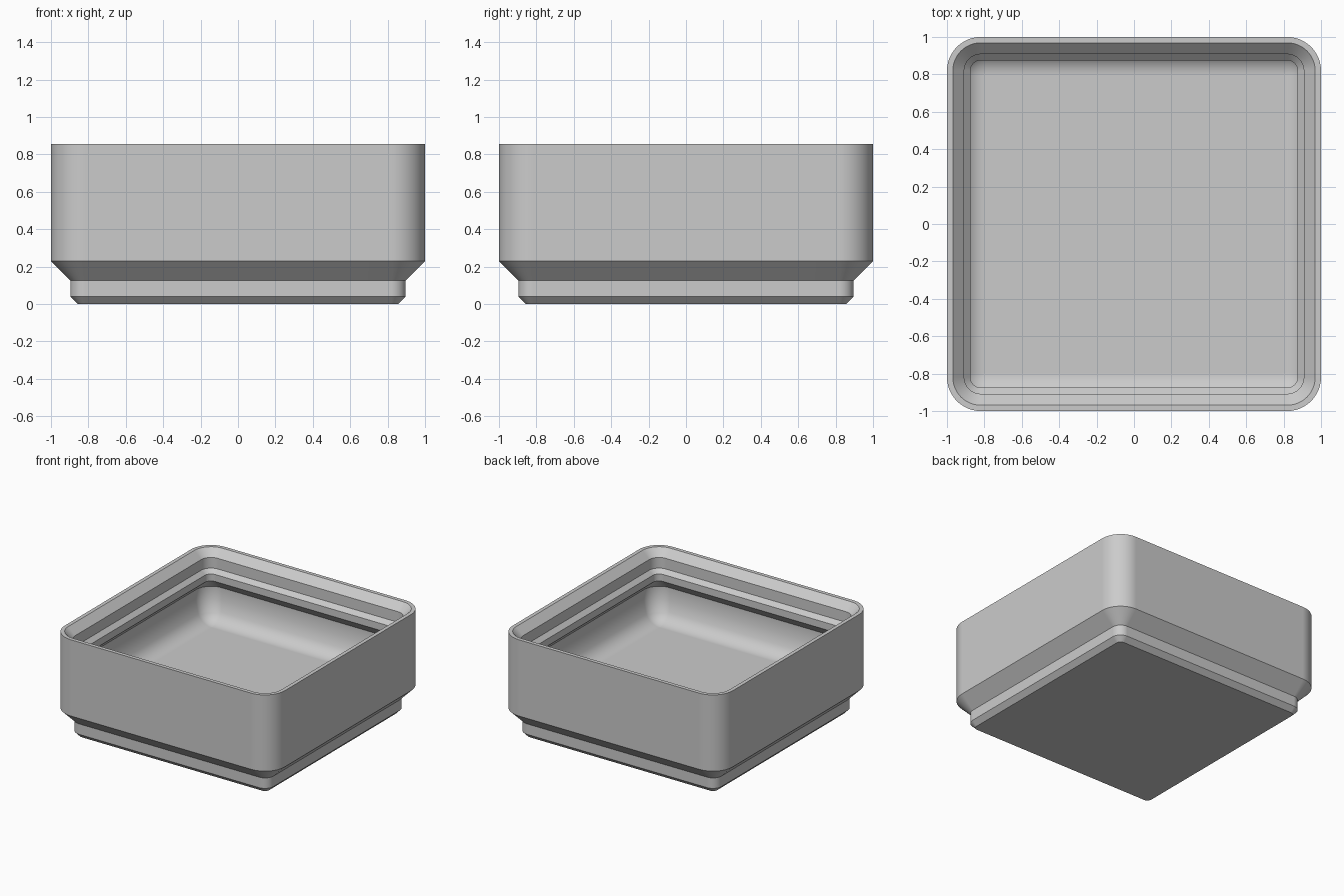
import bpy, bmesh
from math import sin, cos, pi, radians

if "Cube" in bpy.data.objects:
    bpy.data.objects.remove(bpy.data.objects["Cube"], do_unlink=True)

CORE = 0.819          # corner centre of the outside, lip and inner wall
FLOOR_CORE = 0.795    # corner centre of the rounded floor edge
CORNER_STEPS = 12
FILLET_STEPS = 10

# One colour for the whole bin
grey = bpy.data.materials.new("light grey plastic")
grey.use_nodes = True
colour = (0.6, 0.6, 0.6, 1)
grey.diffuse_color = colour
grey.node_tree.nodes["Principled BSDF"].inputs["Base Color"].default_value = colour


def rounded_ring(bm, core, half, z):
    """Rounded square of the given half width around the given corner centres."""
    r = half - core
    ring = []
    for corner in range(4):
        mid = pi / 4 + corner * pi / 2
        cx = core if cos(mid) > 0 else -core
        cy = core if sin(mid) > 0 else -core
        for i in range(CORNER_STEPS + 1):
            a = (corner + i / CORNER_STEPS) * pi / 2
            ring.append(bm.verts.new((cx + r * cos(a), cy + r * sin(a), z)))
    return ring


# Stepped foot and outer wall, from the bottom up
outside = [(0.858, 0), (0.896, 0.039), (0.896, 0.125), (1, 0.229), (1, 0.855)]
# Stacking lip, its sloped underside and the inner wall, from the rim down
inside = [(0.969, 0.855), (0.908, 0.795), (0.908, 0.708), (0.875, 0.675),
          (0.875, 0.617), (0.954, 0.537), (0.954, 0.434)]
# Rounded transition from inner wall to floor
floor_z, r = 0.275, 0.135
start = radians(24)
fillet = []
for i in range(FILLET_STEPS + 1):
    a = start + i / FILLET_STEPS * (pi / 2 - start)
    fillet.append((FLOOR_CORE + r * cos(a), floor_z + r * (1 - sin(a))))

# Closed shell through all the rings
bm = bmesh.new()
rings = [rounded_ring(bm, CORE, h, z) for h, z in outside + inside]
rings += [rounded_ring(bm, FLOOR_CORE, h, z) for h, z in fillet]
for low, high in zip(rings, rings[1:]):
    n = len(low)
    for i in range(n):
        j = (i + 1) % n
        bm.faces.new((low[i], low[j], high[j], high[i]))
bm.faces.new(rings[0][::-1])
bm.faces.new(rings[-1])
bmesh.ops.remove_doubles(bm, verts=bm.verts, dist=0.0001)
bmesh.ops.recalc_face_normals(bm, faces=bm.faces)

mesh = bpy.data.meshes.new("storage_bin")
bm.to_mesh(mesh)
bm.free()
mesh.materials.append(grey)
storage_bin = bpy.data.objects.new("storage_bin", mesh)
bpy.context.collection.objects.link(storage_bin)

# Smooth corners, crisp chamfers, flat panels
bpy.ops.object.select_all(action="DESELECT")
storage_bin.select_set(True)
bpy.context.view_layer.objects.active = storage_bin
bpy.ops.object.shade_smooth_by_angle(angle=radians(30))
weighted = storage_bin.modifiers.new("flat panels", "WEIGHTED_NORMAL")
weighted.keep_sharp = True
